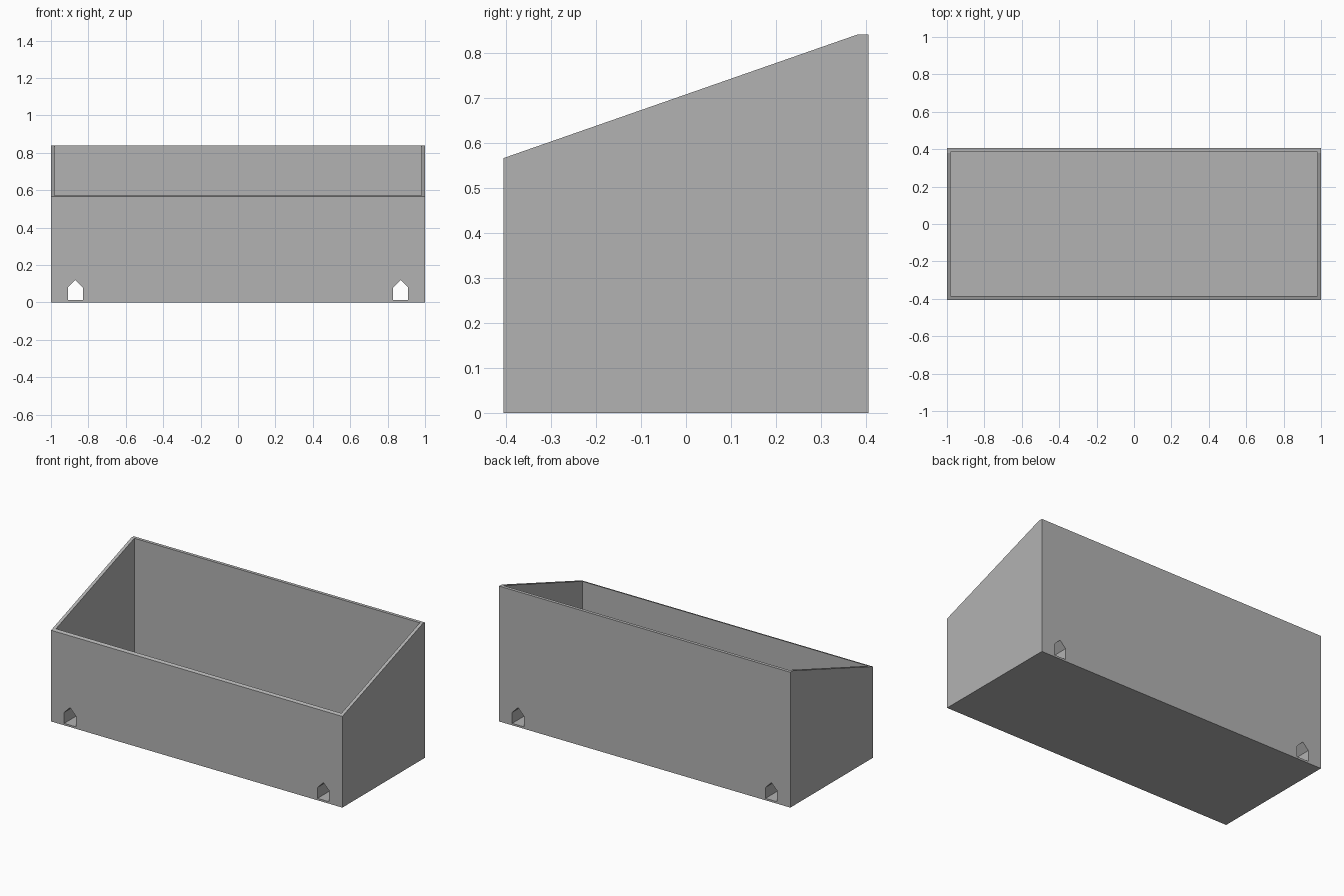
import bpy, bmesh

if "Cube" in bpy.data.objects:
    bpy.data.objects.remove(bpy.data.objects["Cube"])

DEPTH, WALL, FLOOR = 0.405, 0.02, 0.13


def prism(name, profile, axis, start, end):
    """Extrude a closed 2D profile along x (profile is y,z) or y (profile is x,z)."""
    bm = bmesh.new()
    if axis == "x":
        pts = [(start, a, b) for a, b in profile]
        step = (end - start, 0, 0)
    else:
        pts = [(a, start, b) for a, b in profile]
        step = (0, end - start, 0)
    face = bm.faces.new([bm.verts.new(p) for p in pts])
    out = bmesh.ops.extrude_face_region(bm, geom=[face])
    moved = [v for v in out["geom"] if isinstance(v, bmesh.types.BMVert)]
    bmesh.ops.translate(bm, vec=step, verts=moved)
    bmesh.ops.recalc_face_normals(bm, faces=bm.faces[:])
    mesh = bpy.data.meshes.new(name)
    bm.to_mesh(mesh)
    bm.free()
    obj = bpy.data.objects.new(name, mesh)
    bpy.context.collection.objects.link(obj)
    return obj


def cut(target, cutter):
    cutter.hide_render = True
    cutter.hide_viewport = True
    mod = target.modifiers.new(cutter.name, "BOOLEAN")
    mod.operation = "DIFFERENCE"
    mod.solver = "EXACT"
    mod.object = cutter


grey = bpy.data.materials.new("plain grey")
grey.diffuse_color = (0.45, 0.45, 0.45, 1)
grey.use_nodes = True
grey.node_tree.nodes["Principled BSDF"].inputs["Base Color"].default_value = grey.diffuse_color

# Bin body with a rim that rises to the back
bin_body = prism("bin_body", [(-DEPTH, 0), (DEPTH, 0), (DEPTH, 0.84),
                              (0.38, 0.84), (-DEPTH, 0.566)], "x", -1, 1)
bin_body.data.materials.append(grey)

# Inner cavity, leaving a thick base
inner = DEPTH - WALL
cavity = prism("cavity_cutter", [(-inner, FLOOR), (inner, FLOOR), (inner, 1), (-inner, 1)],
               "x", -1 + WALL, 1 - WALL)
cavity.data.materials.append(grey)
cut(bin_body, cavity)

# Pointed tunnels running front to back through the base
for side, x in (("left", -0.87), ("right", 0.87)):
    tunnel = prism(side + "_tunnel_cutter",
                   [(x - 0.04, 0.012), (x + 0.04, 0.012), (x + 0.04, 0.08),
                    (x, 0.12), (x - 0.04, 0.08)], "y", -0.5, 0.5)
    tunnel.data.materials.append(grey)
    cut(bin_body, tunnel)
